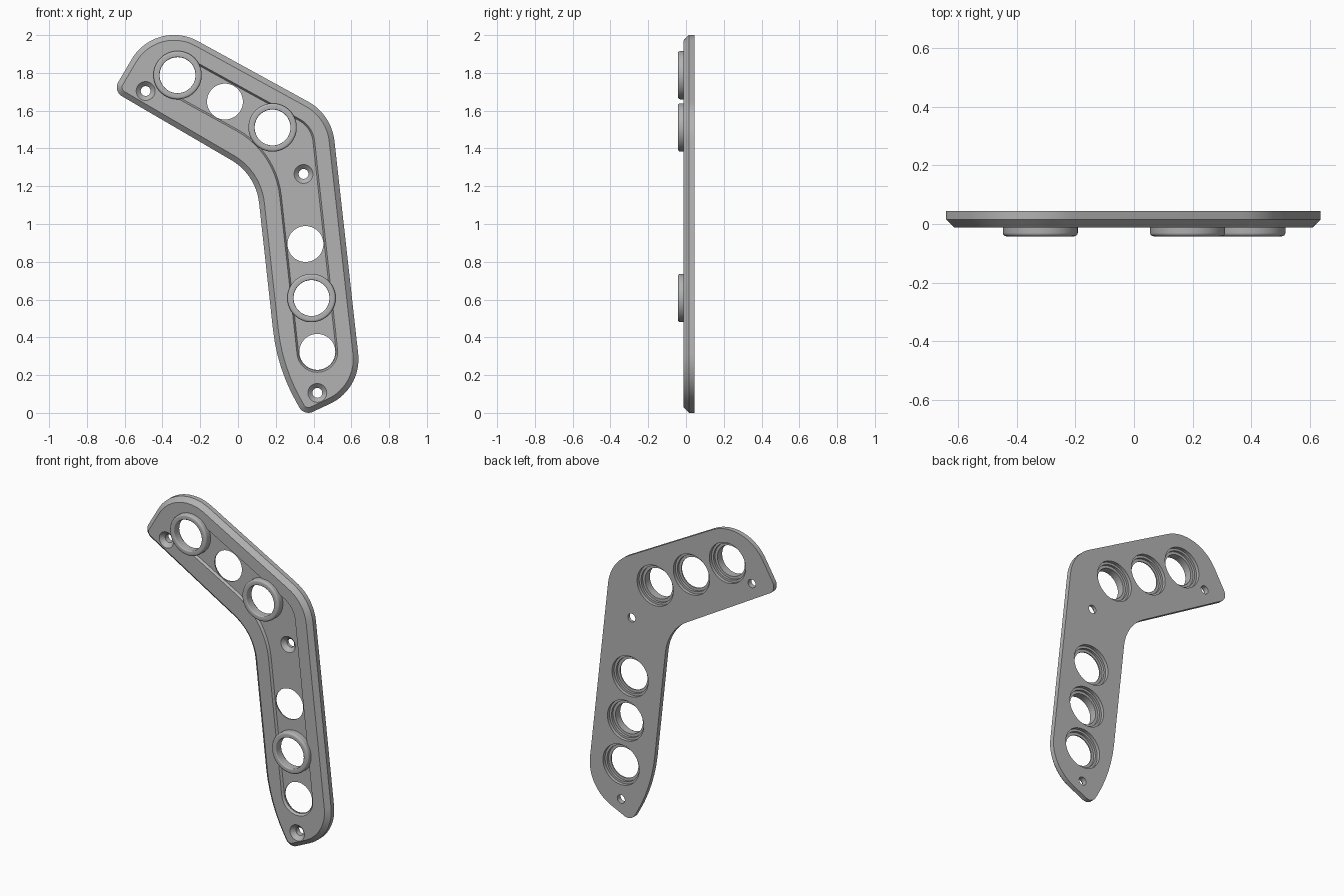
import bpy, bmesh, math
from mathutils import Vector

cube = bpy.data.objects.get("Cube")
if cube:
    bpy.data.objects.remove(cube, do_unlink=True)

BACK, FRONT, FLOOR, RIM = 0.045, -0.012, 0.002, -0.042
HOLE_R, RING_R = 0.095, 0.128

grey = bpy.data.materials.new("satin_grey")
grey.use_nodes = True
colour = (0.45, 0.45, 0.45, 1)
grey.diffuse_color = colour
grey.node_tree.nodes["Principled BSDF"].inputs["Base Color"].default_value = colour


def rounded(corners):
    """Outline in x/z with each corner (x, z, radius) rounded off."""
    pts = []
    for i, (x, z, r) in enumerate(corners):
        p = Vector((x, z))
        a = (Vector(corners[i - 1][:2]) - p).normalized()
        b = (Vector(corners[(i + 1) % len(corners)][:2]) - p).normalized()
        half = a.angle(b) / 2
        centre = p + (a + b).normalized() * r / math.sin(half)
        s = p + a * r / math.tan(half) - centre
        e = p + b * r / math.tan(half) - centre
        start = math.atan2(s.y, s.x)
        turn = math.remainder(math.atan2(e.y, e.x) - start, math.tau)
        n = max(6, int(abs(turn) / 0.08))
        for k in range(n + 1):
            t = start + turn * k / n
            q = centre + Vector((math.cos(t), math.sin(t))) * r
            if not pts or (q - pts[-1]).length > 1e-3:
                pts.append(q)
    return pts


def inset(pts, d):
    """Move a counter-clockwise outline inwards."""
    out = []
    for i, p in enumerate(pts):
        u = (p - pts[i - 1]).normalized()
        v = (pts[(i + 1) % len(pts)] - p).normalized()
        n = Vector((-u.y - v.y, u.x + v.x)).normalized()
        out.append(p + n * d / n.dot(Vector((-u.y, u.x))))
    return out


def loft(name, sections, wrap=False):
    """Bridge counter-clockwise (outline, y) sections, ordered front to back."""
    bm = bmesh.new()
    loops = [[bm.verts.new((p.x, y, p.y)) for p in pts] for pts, y in sections]
    n = len(loops[0])
    pairs = list(zip(loops, loops[1:]))
    if wrap:
        pairs.append((loops[-1], loops[0]))
    else:
        bm.faces.new(loops[0])
        bm.faces.new(loops[-1][::-1])
    for a, b in pairs:
        for i in range(n):
            j = (i + 1) % n
            bm.faces.new((a[j], a[i], b[i], b[j]))
    bm.normal_update()
    mesh = bpy.data.meshes.new(name)
    bm.to_mesh(mesh)
    bm.free()
    mesh.materials.append(grey)
    ob = bpy.data.objects.new(name, mesh)
    bpy.context.collection.objects.link(ob)
    return ob


def turned(name, centre, profile, wrap=False, n=64):
    """Round part about the y axis from (radius, y) pairs."""
    c = Vector(centre)
    ring = [Vector((math.cos(math.tau * k / n), math.sin(math.tau * k / n))) for k in range(n)]
    return loft(name, [([c + q * r for q in ring], y) for r, y in profile], wrap)


def activate(ob):
    bpy.ops.object.select_all(action='DESELECT')
    ob.select_set(True)
    bpy.context.view_layer.objects.active = ob


def cut(target, cutter):
    mod = target.modifiers.new("cut", 'BOOLEAN')
    mod.operation = 'DIFFERENCE'
    mod.solver = 'EXACT'
    mod.object = cutter
    activate(target)
    bpy.ops.object.modifier_apply(modifier=mod.name)
    bpy.data.objects.remove(cutter, do_unlink=True)


# Bent plate with a bevelled front edge
outline = rounded([
    (-0.662, 1.704, 0.055), (0.095, 1.262, 0.30), (0.208, 0.234, 1.0),
    (0.35, -0.016, 0.055), (0.657, 0.128, 0.26), (0.495, 1.58, 0.27),
    (-0.435, 2.09, 0.26)])
plate = loft("bent_plate", [(inset(outline, 0.028), FRONT), (outline, 0.015), (outline, BACK)])

ring_centres = [(-0.32, 1.788), (0.183, 1.511), (0.389, 0.608)]
plain_centres = [(-0.069, 1.648), (0.357, 0.894), (0.42, 0.323)]

# Shallow bent channel joining the holes
W = 0.108
top, bend, low = Vector(ring_centres[0]), Vector((0.296, 1.449)), Vector(plain_centres[2])
u, v = (bend - top).normalized(), (low - bend).normalized()
nu, nv = Vector((-u.y, u.x)), Vector((-v.y, v.x))
mitre = (nu + nv).normalized() * W / math.cos(u.angle(v) / 2)
channel = rounded([(*p, r) for p, r in [
    (top - u * W + nu * W, W), (top - u * W - nu * W, W), (bend - mitre, 0.45),
    (low + v * W - nv * W, W), (low + v * W + nv * W, W), (bend + mitre, 0.15)]])
cut(plate, loft("channel_cutter", [
    (inset(channel, -0.009), 2 * FRONT - FLOOR), (inset(channel, 0.009), FLOOR)]))

# Large through holes, stepped at the back
for c in ring_centres + plain_centres:
    cut(plate, turned("hole_cutter", c, [
        (HOLE_R, -0.1), (HOLE_R, 0.009), (0.112, 0.009), (0.112, 0.024),
        (0.126, 0.024), (0.126, 0.1)]))

# Countersunk screw holes
for c, y in [((-0.489, 1.704), FRONT), ((0.347, 1.265), FLOOR), ((0.42, 0.106), FRONT)]:
    cut(plate, turned("screw_cutter", c, [
        (0.06, y - 0.01), (0.026, y + 0.024), (0.026, 0.1)], n=40))

# Raised collars with rounded rims
collars = []
for name, c in zip(("upper_collar", "bend_collar", "lower_collar"), ring_centres):
    f, g = 0.012, 0.006
    arc = [math.pi / 2 * k / 5 for k in range(6)]
    inner = [(HOLE_R + g - g * math.cos(t), RIM + g - g * math.sin(t)) for t in arc]
    outer = [(RING_R - f + f * math.sin(t), RIM + f - f * math.cos(t)) for t in arc]
    profile = [(HOLE_R, 0.006)] + inner + outer + [(RING_R, 0.006)]
    collars.append(turned(name, c, profile, wrap=True))

# Smooth curved walls, keep edges crisp
for ob in [plate] + collars:
    activate(ob)
    bpy.ops.object.shade_smooth_by_angle(angle=math.radians(30))
